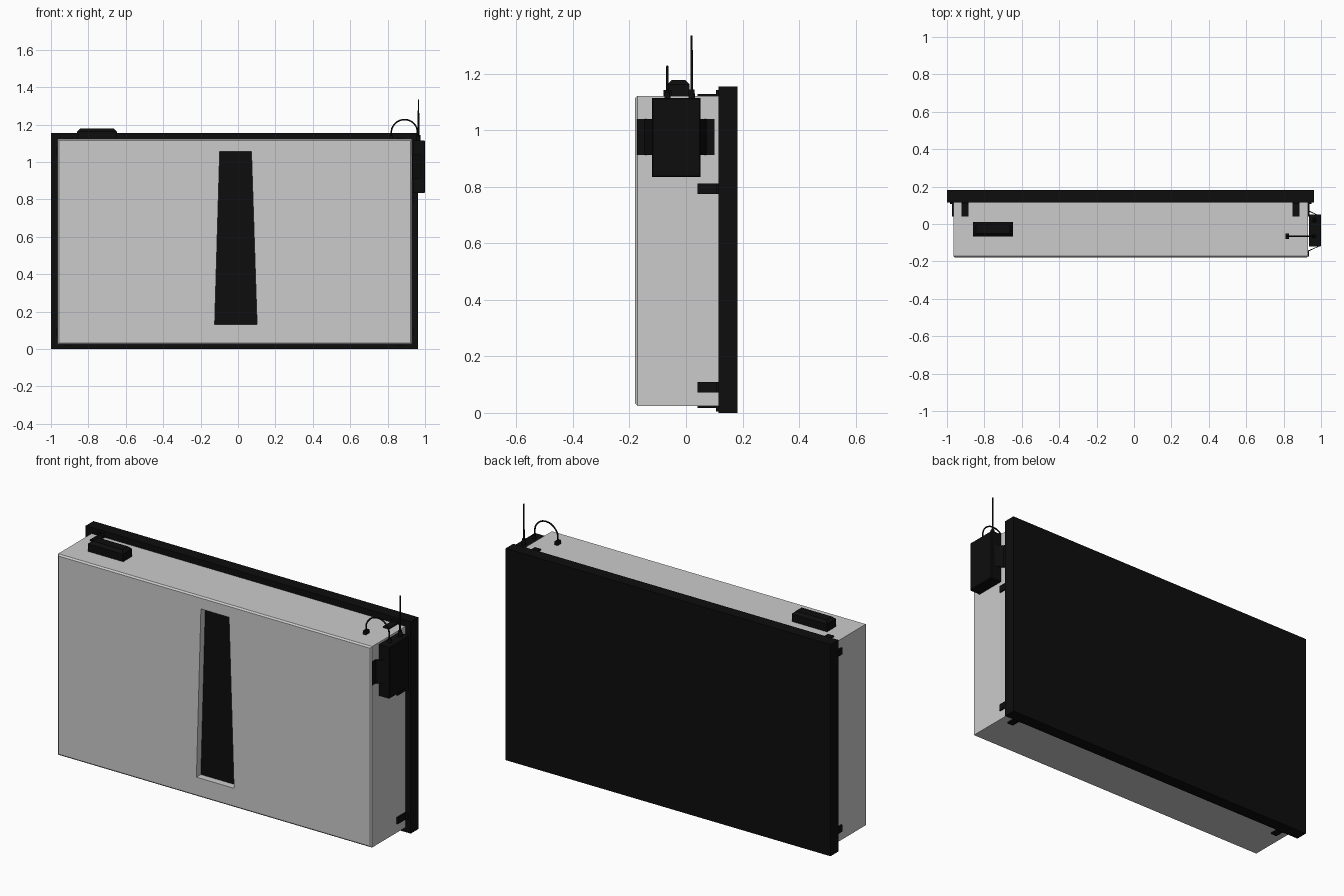
import bpy, bmesh
from mathutils import Vector

if "Cube" in bpy.data.objects:
    bpy.data.objects.remove(bpy.data.objects["Cube"])

black = bpy.data.materials.new("black")
black.diffuse_color = (0.004, 0.004, 0.004, 1)
black.use_nodes = True
black.node_tree.nodes["Principled BSDF"].inputs["Base Color"].default_value = black.diffuse_color


def finish(name, bm, mat=black):
    bmesh.ops.recalc_face_normals(bm, faces=bm.faces)
    me = bpy.data.meshes.new(name)
    bm.to_mesh(me)
    bm.free()
    ob = bpy.data.objects.new(name, me)
    bpy.context.collection.objects.link(ob)
    if mat:
        me.materials.append(mat)
    return ob


def box_bm(x0, x1, y0, y1, z0, z1):
    bm = bmesh.new()
    bmesh.ops.create_cube(bm, size=1)
    for v in bm.verts:
        v.co = ((x0, x1)[v.co.x > 0], (y0, y1)[v.co.y > 0], (z0, z1)[v.co.z > 0])
    return bm


def box(name, *dims, mat=black):
    return finish(name, box_bm(*dims), mat)


def bevel(bm, test, width):
    edges = [e for e in bm.edges if all(test(v.co) for v in e.verts)]
    bmesh.ops.bevel(bm, geom=edges, offset=width, segments=1, affect='EDGES', profile=0.5)


def extrude(name, pts, vec, mat=black):
    bm = bmesh.new()
    f = bm.faces.new([bm.verts.new(p) for p in pts])
    ext = bmesh.ops.extrude_face_region(bm, geom=[f], use_keep_orig=True)
    bmesh.ops.translate(bm, vec=vec, verts=[g for g in ext["geom"] if isinstance(g, bmesh.types.BMVert)])
    return finish(name, bm, mat)


def cylinder(name, x, y, z0, z1, r0, r1, n=16):
    bpy.ops.mesh.primitive_cone_add(vertices=n, radius1=r0, radius2=r1, depth=z1 - z0,
                                    location=(x, y, (z0 + z1) / 2))
    ob = bpy.context.object
    ob.name = name
    ob.data.materials.append(black)
    bpy.ops.object.shade_smooth_by_angle()


# Housing with slightly chamfered front edges
bm = box_bm(-0.965, 0.93, -0.18, 0.116, 0.025, 1.122)
bevel(bm, lambda c: c.y < -0.17, 0.008)
housing = finish("housing", bm, None)

# Tapered recess in the front, with a dark panel at its floor
slot = [(-0.125, 0.13), (0.102, 0.13), (0.072, 1.055), (-0.098, 1.055)]
cutter = extrude("slot_cutter", [(x, -0.25, z) for x, z in slot], (0, 0.11, 0), None)
cutter.hide_render = True
cutter.hide_viewport = True
cut = housing.modifiers.new("slot", 'BOOLEAN')
cut.object = cutter
cut.operation = 'DIFFERENCE'
cut.solver = 'EXACT'
extrude("slot_panel", [(x, -0.142, z) for x, z in slot], (0, 0.004, 0))

# Back screen
box("screen", -1, 0.962, 0.115, 0.182, 0, 1.155)


# L-shaped clips holding the screen, one helper for all four sides
def clip(name, origin, out, along):
    o, u, w = Vector(origin), Vector(out), Vector(along)
    prof = [(0.04, 0), (0.116, 0), (0.116, 0.02), (0.107, 0.02), (0.107, 0.007), (0.04, 0.007)]
    extrude(name, [o + Vector((0, y, 0)) + u * h for y, h in prof], w * 0.037)


for x in (-0.922, 0.847):
    clip("top_clip", (x, 0, 1.122), (0, 0, 1), (1, 0, 0))
    clip("bottom_clip", (x, 0, 0.025), (0, 0, -1), (1, 0, 0))
for x, s, zs in ((0.93, 1, (0.073, 0.775)), (-0.965, -1, (0.073, 1.04))):
    for z in zs:
        clip("side_clip", (x, 0, z), (s, 0, 0), (0, 0, 1))

# Chamfered unit on the top
bm = box_bm(-0.86, -0.647, -0.066, 0.012, 1.122, 1.178)
bevel(bm, lambda c: c.z > 1.17, 0.015)
finish("top_unit", bm)

# Control box on the right side with mounting straps
bm = box_bm(0.935, 1.0, -0.12, 0.052, 0.835, 1.115)
bevel(bm, lambda c: c.x > 0.99, 0.004)
finish("control_box", bm)
mid = -0.037
for s in (-1, 1):
    prof = [(0.93, 0.137), (0.93, 0.105), (0.985, 0.082), (0.991, 0.082), (0.935, 0.109), (0.935, 0.137)]
    extrude("box_strap", [(x, mid + s * d, 0.912) for x, d in prof], (0, 0, 0.128))

# Antenna
cylinder("antenna_base", 0.965, 0.02, 1.113, 1.145, 0.012, 0.01)
cylinder("antenna_rod", 0.965, 0.02, 1.14, 1.335, 0.005, 0.0035)

# Cable looping from the control box to a plug on the housing
cylinder("cable_gland", 0.963, -0.066, 1.113, 1.135, 0.011, 0.009)
box("cable_plug", 0.81, 0.828, -0.08, -0.05, 1.12, 1.142)
cu = bpy.data.curves.new("cable", 'CURVE')
cu.dimensions = '3D'
cu.bevel_depth = 0.004
cu.bevel_resolution = 2
cu.use_fill_caps = True
cu.resolution_u = 8
sp = cu.splines.new('BEZIER')
path = [(0.819, 1.135), (0.828, 1.19), (0.885, 1.226), (0.945, 1.2), (0.963, 1.125)]
sp.bezier_points.add(len(path) - 1)
for p, (x, z) in zip(sp.bezier_points, path):
    p.co = (x, -0.066, z)
    p.handle_left_type = p.handle_right_type = 'AUTO'
cable = bpy.data.objects.new("cable", cu)
cu.materials.append(black)
bpy.context.collection.objects.link(cable)
